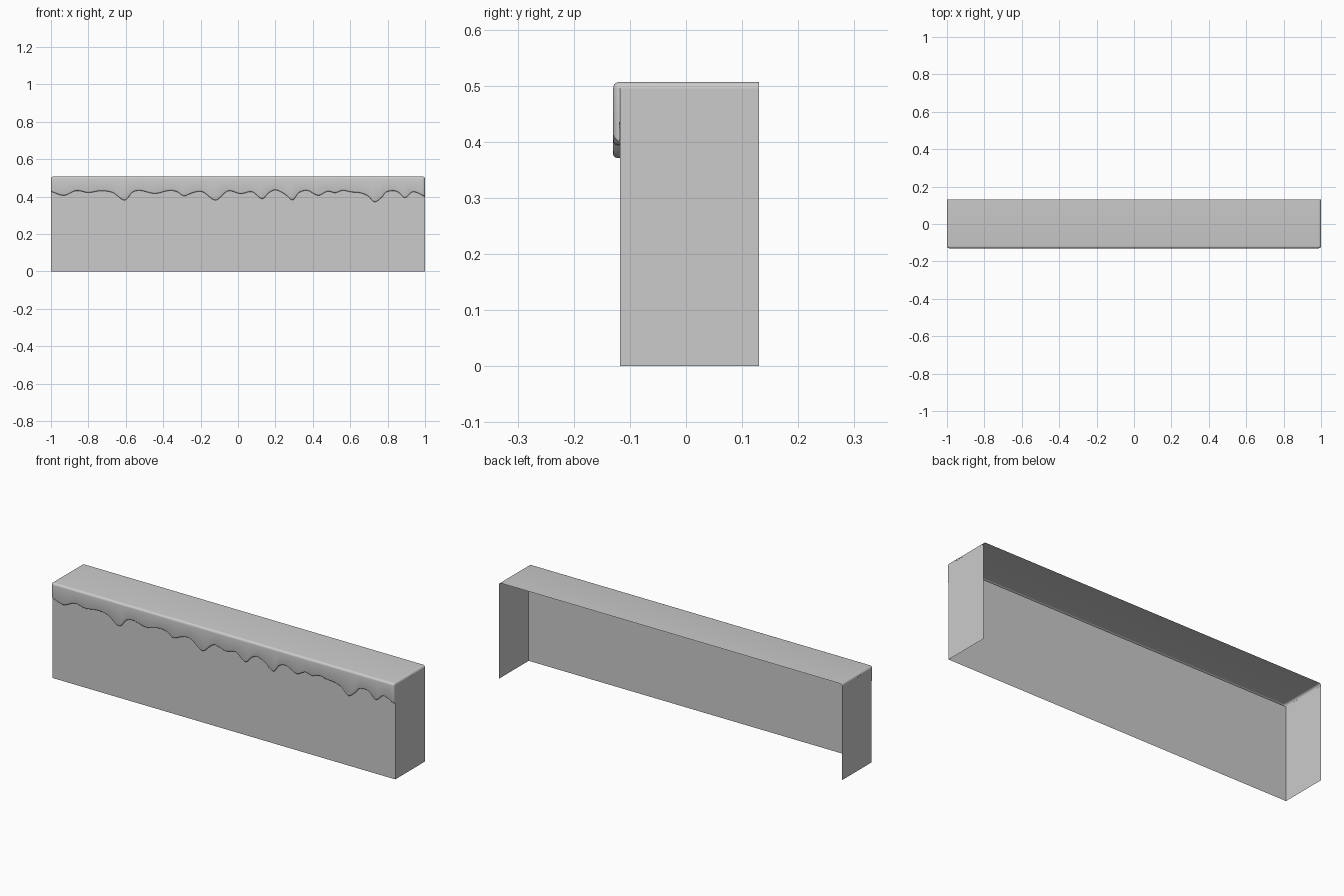
import bpy, bmesh
from math import sin, cos, pi, radians

if "Cube" in bpy.data.objects:
    bpy.data.objects.remove(bpy.data.objects["Cube"])

BACK, FACE, FRONT, TOP, R = 0.13, -0.118, -0.13, 0.507, 0.012

# Wavy lower edge of the overhanging lip: (x, z)
WAVE = [(-1, .427), (-.93, .406), (-.865, .431), (-.80, .421), (-.735, .43), (-.67, .421),
        (-.605, .38), (-.565, .422), (-.525, .432), (-.445, .416), (-.365, .432), (-.325, .425),
        (-.29, .403), (-.24, .421), (-.19, .425), (-.12, .38), (-.07, .42), (-.045, .431),
        (.015, .415), (.075, .425), (.13, .388), (.165, .42), (.20, .435), (.25, .413),
        (.293, .382), (.325, .42), (.37, .432), (.43, .406), (.48, .428), (.52, .42),
        (.56, .432), (.605, .424), (.655, .419), (.695, .403), (.73, .371), (.77, .397),
        (.79, .422), (.83, .431), (.86, .421), (.893, .393), (.935, .425), (1, .40)]


def wave(x):
    """Smooth interpolation through the wave points."""
    i = max(k for k in range(len(WAVE) - 1) if WAVE[k][0] <= x)

    def slope(k):
        a, b = WAVE[max(k - 1, 0)], WAVE[min(k + 1, len(WAVE) - 1)]
        return (b[1] - a[1]) / (b[0] - a[0])
    (x0, z0), (x1, z1) = WAVE[i], WAVE[i + 1]
    h = x1 - x0
    t = (x - x0) / h
    return ((2*t**3 - 3*t*t + 1) * z0 + (t**3 - 2*t*t + t) * h * slope(i)
            + (3*t*t - 2*t**3) * z1 + (t**3 - t*t) * h * slope(i + 1))


def grid_object(name, columns):
    """Skin a list of equal-length point columns into one sheet."""
    bm = bmesh.new()
    cols = [[bm.verts.new(p) for p in c] for c in columns]
    for a, b in zip(cols, cols[1:]):
        for j in range(len(a) - 1):
            bm.faces.new((a[j], b[j], b[j + 1], a[j + 1]))
    me = bpy.data.meshes.new(name)
    bm.to_mesh(me)
    bm.free()
    ob = bpy.data.objects.new(name, me)
    bpy.context.collection.objects.link(ob)
    return ob


# Wall: front panel with two side panels, open at the back and below
outline = [(-1, BACK), (-1, FACE), (1, FACE), (1, BACK)]
grid_object("wall", [[(x, y, 0), (x, y, TOP - R)] for x, y in outline])


# Top cover: slab rolling over the front into the wavy lip, ends rounded
def section(x, inset):
    w, front, top, r = wave(x), FRONT + inset, TOP - inset, R - inset
    pts = [(FACE, w)]
    lower = min(r, 0.008)
    for k in range(4):
        a = k / 3 * pi / 2
        pts.append((front + lower * (1 - sin(a)), w + lower * (1 - cos(a))))
    for k in range(6):
        a = k / 5 * pi / 2
        pts.append((front + r * (1 - cos(a)), top - r + r * sin(a)))
    pts.append((BACK, top))
    return [(x, y, z) for y, z in pts]


end = [(1 - R + R * sin(a), R * 0.99 * (1 - cos(a))) for a in (k / 5 * pi / 2 for k in range(6))]
N = 240
middle = [(-1 + R + (2 - 2 * R) * i / N, 0) for i in range(1, N)]
stations = [(-x, i) for x, i in reversed(end)] + middle + end
cover = grid_object("top_cover", [section(x, i) for x, i in stations])

bpy.context.view_layer.objects.active = cover
cover.select_set(True)
bpy.ops.object.shade_smooth_by_angle(angle=radians(40))
